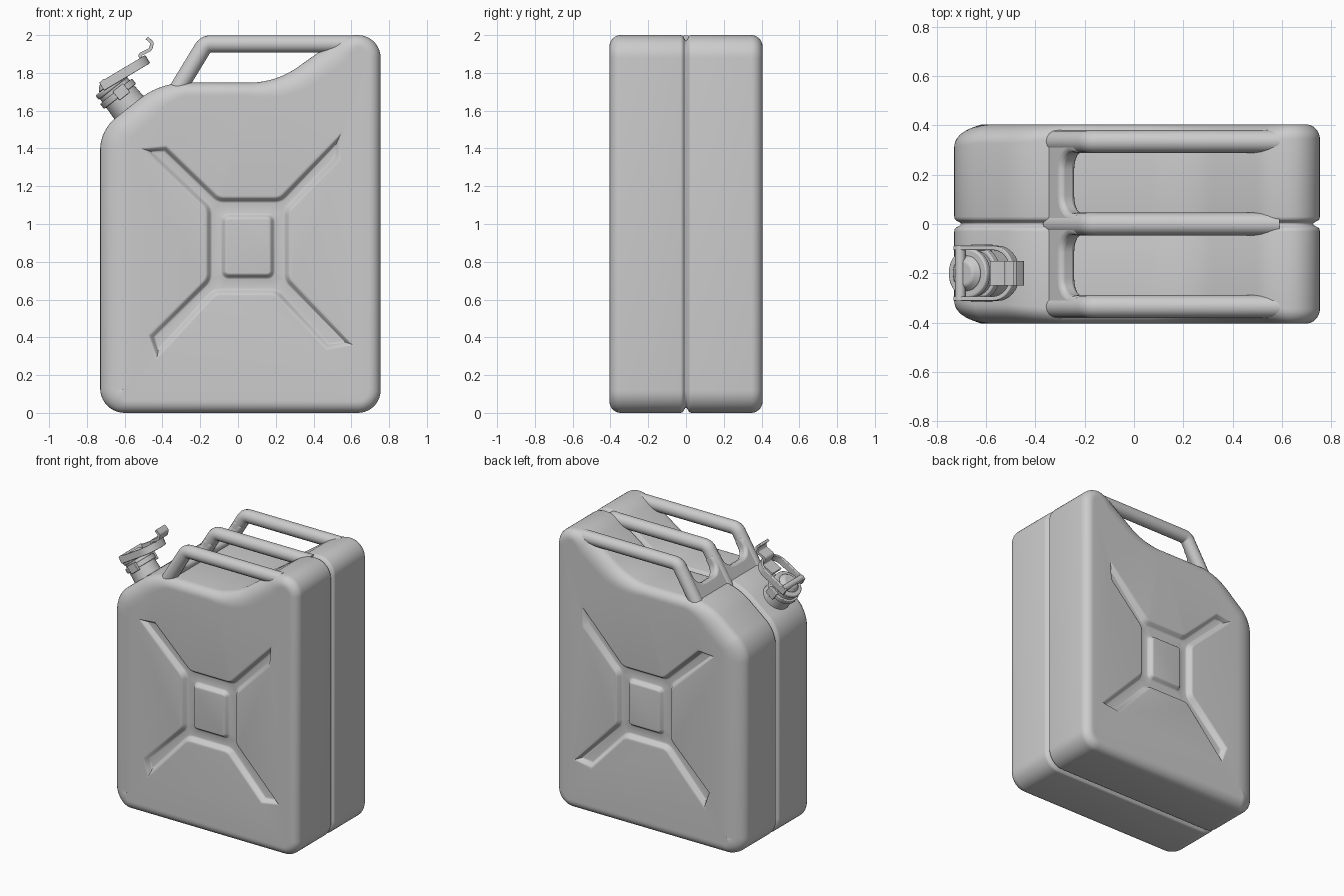
import bpy, bmesh, math
from mathutils import Vector, Matrix

if "Cube" in bpy.data.objects:
    bpy.data.objects.remove(bpy.data.objects["Cube"])

Y = 0.405            # half depth of the can
SY = -0.2            # spout position in y


def fillet(pts, n=8, closed=True):
    """Round the corners of a 2D path given as (x, y[, radius])."""
    out, N = [], len(pts)
    for i, q in enumerate(pts):
        p = Vector(q[:2])
        r = q[2] if len(q) > 2 else 0
        if r == 0 or (not closed and i in (0, N - 1)):
            out.append(p)
            continue
        a = (Vector(pts[i - 1][:2]) - p).normalized()
        b = (Vector(pts[(i + 1) % N][:2]) - p).normalized()
        h = a.angle(b) / 2
        c = p + (a + b).normalized() * r / math.sin(h)
        v0, v1 = p + a * r / math.tan(h) - c, p + b * r / math.tan(h) - c
        out += [c + v0.slerp(v1, k / n).normalized() * r for k in range(n + 1)]
    return out


def miters(pts):
    """Inward mitre vector at each point of a counter-clockwise outline."""
    res = []
    for i, p in enumerate(pts):
        d1 = (p - pts[i - 1]).normalized()
        d2 = (pts[(i + 1) % len(pts)] - p).normalized()
        n1, n2 = Vector((-d1.y, d1.x)), Vector((-d2.y, d2.x))
        res.append((n1 + n2) / (1 + n1.dot(n2)))
    return res


def finish(name, bm, matrix=None, bevel=0, angle=40):
    bmesh.ops.recalc_face_normals(bm, faces=bm.faces[:])
    me = bpy.data.meshes.new(name)
    bm.to_mesh(me)
    bm.free()
    me.shade_smooth()
    me.set_sharp_from_angle(angle=math.radians(angle))
    ob = bpy.data.objects.new(name, me)
    bpy.context.collection.objects.link(ob)
    if matrix:
        ob.matrix_world = matrix
    if bevel:
        m = ob.modifiers.new("Bevel", 'BEVEL')
        m.width, m.segments, m.limit_method = bevel, 3, 'ANGLE'
        m.angle_limit = math.radians(40)
    return ob


def frame(origin, x, z):
    x, z = Vector(x).normalized(), Vector(z).normalized()
    m = Matrix((x, z.cross(x), z)).transposed().to_4x4()
    m.translation = origin
    return m


def prism(name, outline, depth, matrix, bevel):
    bm = bmesh.new()
    lo = [bm.verts.new((p[0], p[1], -depth / 2)) for p in outline]
    hi = [bm.verts.new((p[0], p[1], depth / 2)) for p in outline]
    bm.faces.new(lo[::-1])
    bm.faces.new(hi)
    for i in range(len(lo)):
        bm.faces.new((lo[i - 1], lo[i], hi[i], hi[i - 1]))
    return finish(name, bm, matrix, bevel)


def ribbon(path, t):
    """Outline of a strip of thickness t along an open 2D path."""
    L, R = [], []
    for i, p in enumerate(path):
        d = (path[min(i + 1, len(path) - 1)] - path[max(i - 1, 0)]).normalized()
        n = Vector((-d.y, d.x)) * t / 2
        L.append(p + n)
        R.append(p - n)
    return R + L[::-1]


def cylinder(name, r1, r2, z0, z1, matrix, bevel=0.008):
    bm = bmesh.new()
    bmesh.ops.create_cone(bm, cap_ends=True, segments=40, radius1=r1, radius2=r2, depth=z1 - z0,
                          matrix=Matrix.Translation((0, 0, (z0 + z1) / 2)))
    return finish(name, bm, matrix, bevel)


def tube(name, pts, r):
    cu = bpy.data.curves.new(name, 'CURVE')
    cu.dimensions, cu.bevel_depth, cu.bevel_resolution, cu.use_fill_caps = '3D', r, 6, True
    s = cu.splines.new('POLY')
    s.points.add(len(pts) - 1)
    for sp, p in zip(s.points, pts):
        sp.co = (*p, 1)
    s.use_smooth = True
    bpy.context.collection.objects.link(bpy.data.objects.new(name, cu))


# Can body: half shell with seam groove, rounded rim and pressed cross, mirrored
profile = fillet([(-0.73, 0, .13), (0.755, 0, .12), (0.755, 2, .12), (0.555, 2, .22),
                  (0.2, 1.748, .45), (-0.415, 1.748, .4), (-0.73, 1.496, .22)], 10)
cross = fillet([(-.51, 1.40), (-.165, 1.08, .06), (-.165, .71, .06), (-.47, .41), (-.43, .29),
                (-.12, .63, .06), (.2, .63, .06), (.47, .34), (.61, .36), (.27, .71, .06),
                (.27, 1.07, .06), (.535, 1.34), (.545, 1.48), (.22, 1.14, .06),
                (-.1, 1.14, .06), (-.38, 1.41)], 5)
pad = fillet([(-.085, .715, .035), (.19, .715, .035), (.19, 1.05, .035), (-.085, 1.05, .035)], 5)

bm = bmesh.new()


def ring(pts, mit, inset, y):
    """inset and y are functions of the point index, or plain numbers."""
    vs = []
    for i, p in enumerate(pts):
        q = p + mit[i] * (inset(i) if callable(inset) else inset)
        vs.append(bm.verts.new((q.x, y(i) if callable(y) else y, q.y)))
    return vs


def loft(rings):
    for a, b in zip(rings, rings[1:]):
        for i in range(len(a)):
            bm.faces.new((a[i - 1], a[i], b[i], b[i - 1]))


def loop_edges(vs):
    return [bm.edges.get((vs[i - 1], vs[i])) for i in range(len(vs))]


mit = miters(profile)
left = [max(0, m.normalized().x) for m in mit]      # softer rim on the spout side
shell = [ring(profile, mit, d, y) for d, y in
         ((.028, 0), (.023, .006), (.008, .014), (.002, .02), (0, .03))]
for k in range(9):
    a = k / 8 * math.pi / 2
    shell.append(ring(profile, mit,
                      lambda i: .06 * (1 + 1.6 * left[i]) * (1 - math.cos(a)),
                      lambda i: Y - (.06 + .03 * left[i]) * (1 - math.sin(a))))
shell.append(ring(profile, mit, lambda i: .06 * (1 + 1.6 * left[i]) + .01, Y))
loft(shell)
mit = miters(cross)
recess = [ring(cross, mit, d, Y - h) for d, h in
          ((-.01, 0), (-.002, .001), (.005, .006), (.018, .029), (.024, .034), (.03, .035))]
loft(recess)
mit = miters(pad)
boss = [ring(pad, mit, d, Y - h) for d, h in
        ((-.008, .035), (-.002, .033), (.004, .027), (.014, .011), (.02, .006), (.027, .005))]
loft(boss)
for a, b in ((shell[-1], recess[0]), (recess[-1], boss[0])):
    bmesh.ops.triangle_fill(bm, edges=loop_edges(a) + loop_edges(b), use_beauty=True,
                            normal=(0, 1, 0))
bm.faces.new(boss[-1])
body = finish("can_body", bm, angle=50)
m = body.modifiers.new("Mirror", 'MIRROR')
m.use_axis = (False, True, False)

# Three carrying bars with slanted legs
bar = fillet([(-.33, 1.695), (-.173, 1.953, .05), (.59, 1.953)], 6, closed=False)
for label, y in (("front", -.335), ("middle", 0), ("back", .335)):
    tube(label + "_handle_bar", [(p.x, y, p.y) for p in bar], .046)

# Web joining the handle legs, with two rounded notches
web = fillet([(-.37, 0), (.37, 0), (.37, .24), (.29, .24), (.29, .12, .07), (.045, .12, .07),
              (.045, .24), (-.045, .24), (-.045, .12, .07), (-.29, .12, .07), (-.29, .24),
              (-.37, .24)], 6)
prism("handle_web", web, .075, frame((-.33, 0, 1.695), (0, 1, 0), (.855, 0, -.52)), .02)

# Spout neck, collar and cap
spout = frame((-.677, SY, 1.742), (.78, 0, .62), (-.62, 0, .78))
cylinder("spout_neck", .1, .092, -.2, -.02, spout)
cylinder("spout_collar", .108, .108, -.085, -.05, spout, .005)
cylinder("spout_cap", .1, .1, -.03, .0, spout)
cylinder("cap_dome", .075, .05, 0, .03, spout)

# Clasp: hinge pin, U-shaped yoke, side buckles and thumb lever
tube("hinge_pin", [(-.705, SY - .112, 1.748), (-.705, SY + .112, 1.748)], .021)
yoke = fillet([(-.02, -.103), (.255, -.103, .09), (.255, .103, .09), (-.02, .103)], 8, closed=False)
prism("clasp_yoke", ribbon(yoke, .018), .05,
      frame((-.705, SY, 1.738), (.84, 0, .5), (-.5, 0, .84)), .004)
for label, s in (("front", -1), ("back", 1)):
    box = [(-.035, -.012), (.035, -.012), (.035, .012), (-.035, .012)]
    mat = spout @ Matrix.Translation((.02, s * .105, -.07))
    prism(label + "_buckle", box, .06, mat, .004)
thumb = fillet([(-.58, 1.80), (-.495, 1.845, .015), (-.522, 1.895, .012), (-.462, 1.925, .02),
                (-.455, 1.96, .01), (-.483, 1.985)], 4, closed=False)
prism("thumb_lever", ribbon(thumb, .018), .1, frame((0, SY, 0), (1, 0, 0), (0, -1, 0)), .004)
